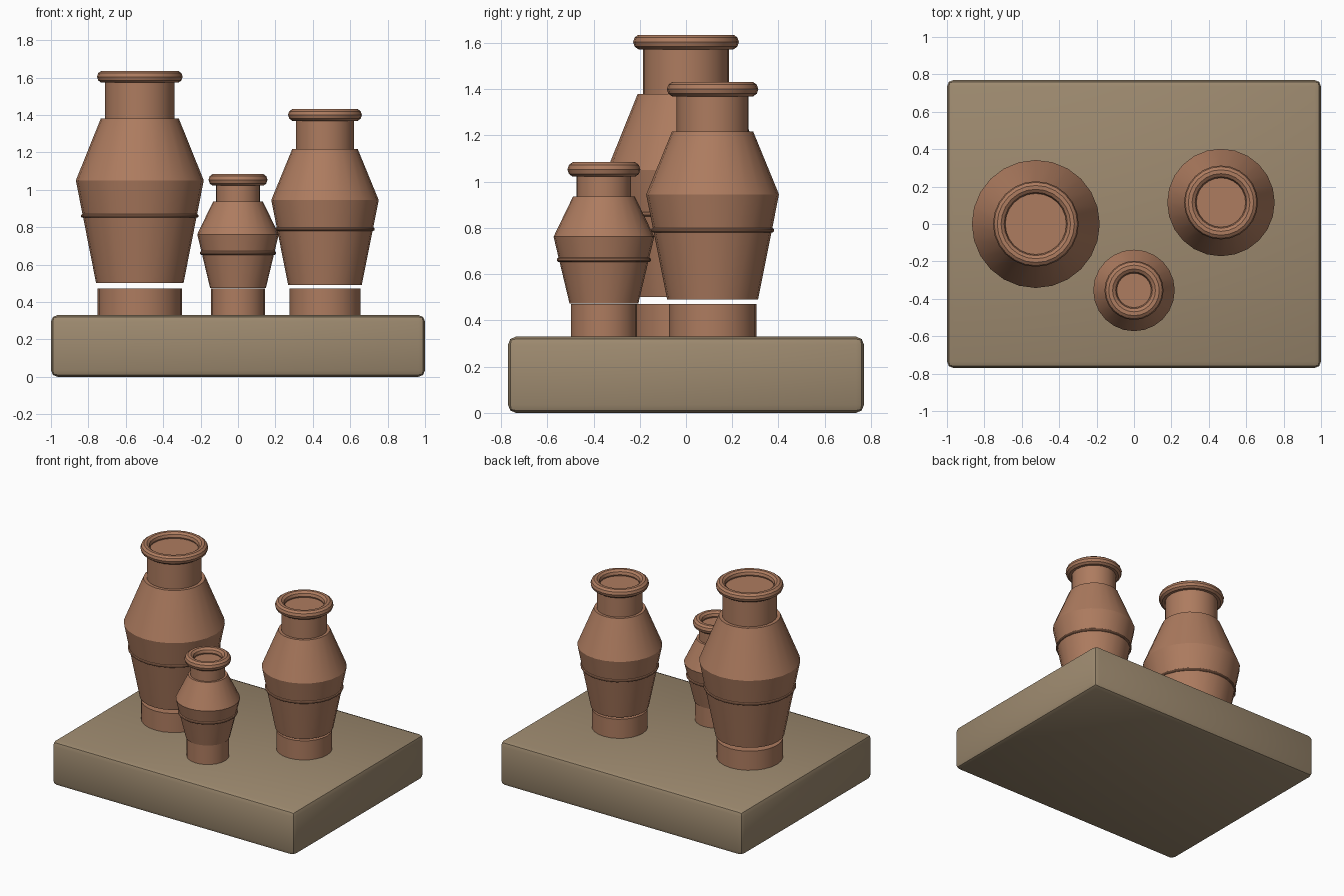
import bpy
import bmesh
import math

SIDES = 24
BASE_TOP = 0.33


def make_material(name, colour):
    mat = bpy.data.materials.new(name)
    mat.use_nodes = True
    mat.diffuse_color = (*colour, 1)
    mat.node_tree.nodes["Principled BSDF"].inputs["Base Color"].default_value = (*colour, 1)
    return mat


def finish(obj, name, mat):
    obj.name = name
    obj.data.name = name
    obj.data.materials.append(mat)
    bpy.ops.object.select_all(action="DESELECT")
    obj.select_set(True)
    bpy.context.view_layer.objects.active = obj
    bpy.ops.object.shade_smooth_by_angle(angle=math.radians(30))


def turned(name, centre, profile, mat):
    """Solid of revolution from (radius, height) pairs, with flat end caps."""
    bm = bmesh.new()
    rings = []
    for radius, z in profile:
        rings.append([bm.verts.new((radius * math.cos(math.tau * i / SIDES),
                                    radius * math.sin(math.tau * i / SIDES), z))
                      for i in range(SIDES)])
    for low, high in zip(rings, rings[1:]):
        for i in range(SIDES):
            j = (i + 1) % SIDES
            bm.faces.new((low[i], low[j], high[j], high[i]))
    bm.faces.new(rings[0][::-1])
    bm.faces.new(rings[-1])
    mesh = bpy.data.meshes.new(name)
    bm.to_mesh(mesh)
    bm.free()
    obj = bpy.data.objects.new(name, mesh)
    obj.location = (*centre, 0)
    bpy.context.collection.objects.link(obj)
    finish(obj, name, mat)


def hoop(name, centre, z, major, minor, mat):
    bpy.ops.mesh.primitive_torus_add(location=(*centre, z), major_radius=major,
                                     minor_radius=minor, major_segments=SIDES,
                                     minor_segments=10)
    finish(bpy.context.object, name, mat)


def jar(name, centre, size, bottom, band, belly, shoulder, rim, mat):
    # foot, tapered body and closed neck
    turned(name + "_foot", centre, [(0.225 * size, BASE_TOP - 0.01), (0.225 * size, 0.472)], mat)
    turned(name + "_body", centre, [(0.234 * size, bottom), (0.342 * size, belly),
                                    (0.209 * size, shoulder)], mat)
    turned(name + "_neck", centre, [(0.185 * size, shoulder - 0.01), (0.185 * size, rim - 0.01)], mat)
    # rolled lip and thin band around the lower body
    hoop(name + "_rim", centre, rim, 0.196 * size, 0.033, mat)
    slope = (band - bottom) / (belly - bottom)
    hoop(name + "_band", centre, band, (0.234 + 0.108 * slope) * size, 0.01, mat)


cube = bpy.data.objects.get("Cube")
if cube:
    bpy.data.objects.remove(cube, do_unlink=True)

stone = make_material("sandstone", (0.34, 0.255, 0.16))
clay = make_material("terracotta", (0.42, 0.2, 0.115))

# Plinth with rounded edges
bpy.ops.mesh.primitive_cube_add(size=1, location=(0, 0, BASE_TOP / 2))
plinth = bpy.context.object
plinth.scale = (2, 1.54, BASE_TOP)
bpy.ops.object.transform_apply(location=False, rotation=False, scale=True)
bevel = plinth.modifiers.new("rounded_edges", "BEVEL")
bevel.width = 0.035
bevel.segments = 2
bpy.ops.object.modifier_apply(modifier=bevel.name)
finish(plinth, "plinth", stone)

# Three jars of different sizes
jar("large_jar", (-0.525, 0), 1.0, 0.502, 0.86, 1.05, 1.38, 1.604, clay)
jar("medium_jar", (0.465, 0.115), 0.84, 0.49, 0.79, 0.945, 1.217, 1.40, clay)
jar("small_jar", (0, -0.355), 0.637, 0.474, 0.662, 0.762, 0.937, 1.053, clay)
